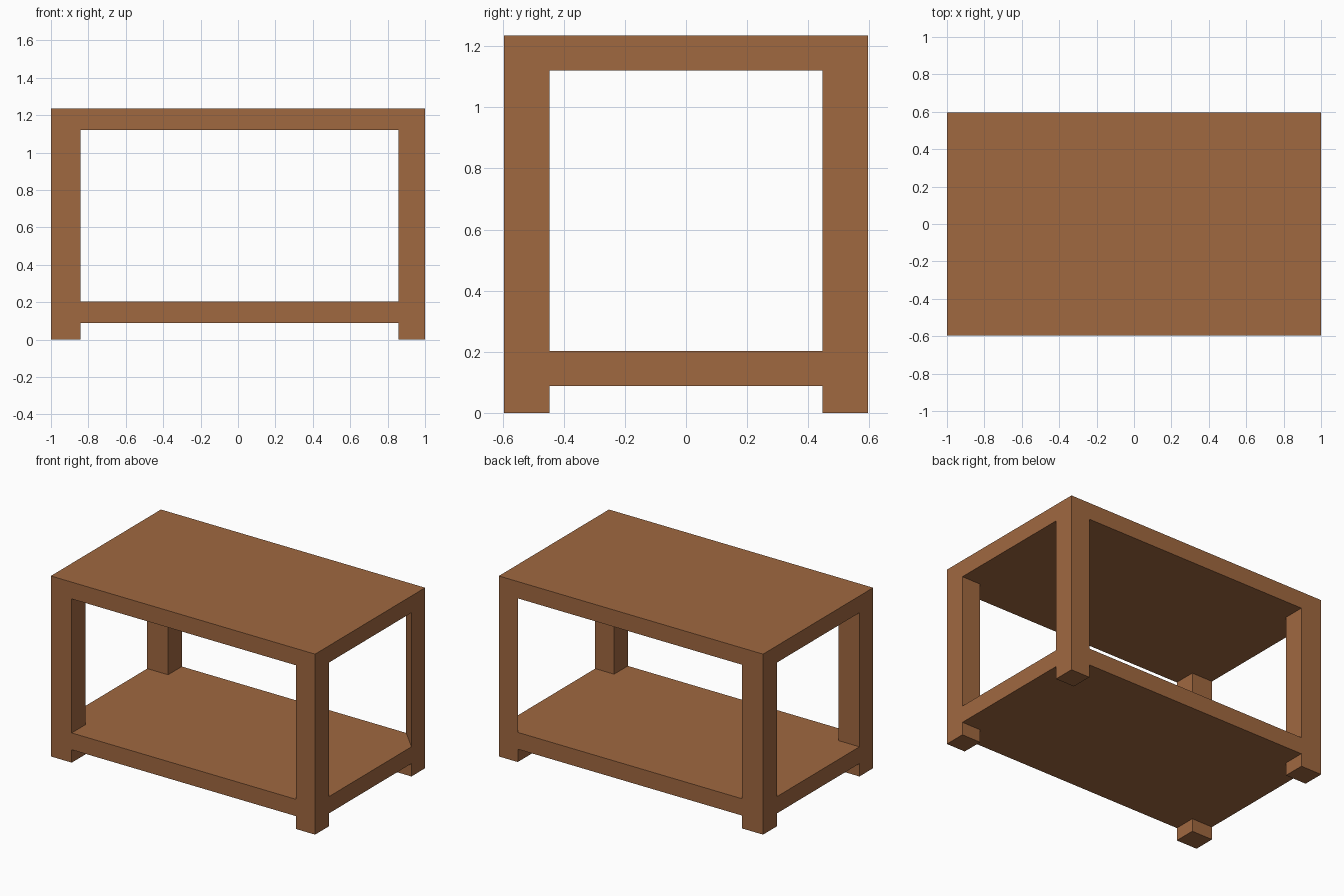
import bpy
import bmesh

cube = bpy.data.objects.get("Cube")
if cube:
    bpy.data.objects.remove(cube, do_unlink=True)

# Overall size, inner edges of the legs and heights of the slabs
X, Y = 1.0, 0.595
LEFT_IN, RIGHT_IN, Y_IN = 0.857, -0.842, 0.447
SHELF_LOW, SHELF_TOP = 0.088, 0.203
TOP_LOW, TOP = 1.12, 1.235

wood = bpy.data.materials.new("brown wood")
wood.use_nodes = True
colour = (0.352, 0.138, 0.051, 1)
wood.diffuse_color = colour
wood.node_tree.nodes["Principled BSDF"].inputs["Base Color"].default_value = colour


def prism(name, outline, low, high):
    """Extrude a flat outline from one height to another."""
    bm = bmesh.new()
    base = bm.faces.new([bm.verts.new((x, y, low)) for x, y in outline])
    side = bmesh.ops.extrude_face_region(bm, geom=[base], use_keep_orig=True)
    verts = [v for v in side["geom"] if isinstance(v, bmesh.types.BMVert)]
    bmesh.ops.translate(bm, verts=verts, vec=(0, 0, high - low))
    bmesh.ops.recalc_face_normals(bm, faces=bm.faces)
    mesh = bpy.data.meshes.new(name)
    bm.to_mesh(mesh)
    bm.free()
    mesh.materials.append(wood)
    obj = bpy.data.objects.new(name, mesh)
    bpy.context.collection.objects.link(obj)
    return obj


# Table top and lower shelf
slab = [(-X, -Y), (X, -Y), (X, Y), (-X, Y)]
prism("table_top", slab, TOP_LOW, TOP)
prism("lower_shelf", slab, SHELF_LOW, SHELF_TOP)

# Each leg is a foot below the shelf and a post above it
for end, sy in (("front", -1), ("back", 1)):
    for side, x_out, x_in in (("left", X, LEFT_IN), ("right", -X, RIGHT_IN)):
        y_out, y_in = sy * Y, sy * Y_IN
        square = [(x_out, y_out), (x_in, y_out), (x_in, y_in), (x_out, y_in)]
        prism(f"{end}_{side}_foot", square, 0, SHELF_LOW)
        # The back left post is cut diagonally on its inner side
        if (end, side) == ("back", "left"):
            post = [square[0], square[1], square[3]]
        else:
            post = square
        prism(f"{end}_{side}_post", post, SHELF_TOP, TOP_LOW)
